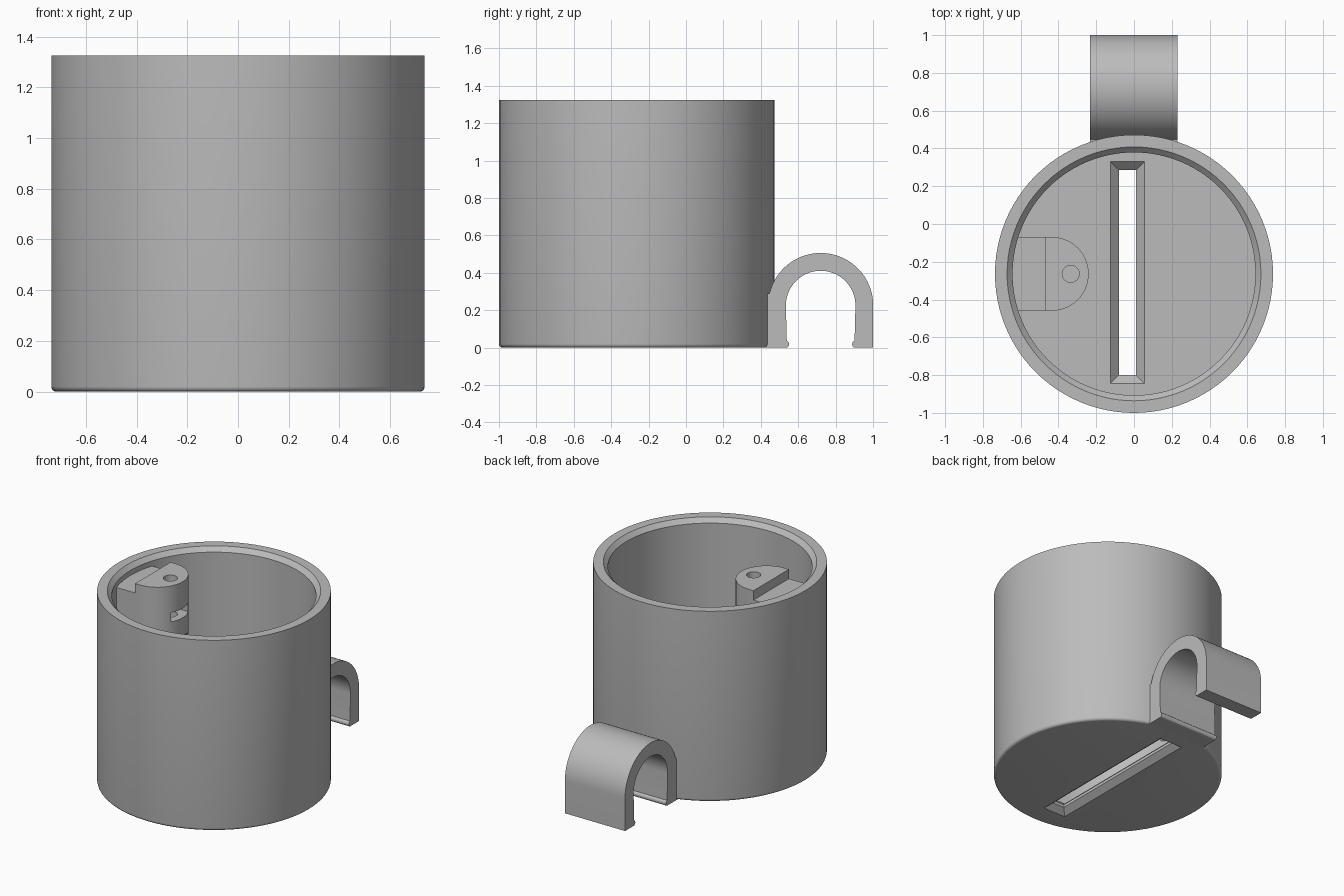
import bpy, bmesh, math

if "Cube" in bpy.data.objects:
    bpy.data.objects.remove(bpy.data.objects["Cube"])

CY = -0.264          # cup axis position in y
H = 1.325            # cup height
FLOOR = 0.10         # floor thickness

grey = bpy.data.materials.new("plain grey")
grey.diffuse_color = (0.5, 0.5, 0.5, 1)
grey.use_nodes = True
grey.node_tree.nodes["Principled BSDF"].inputs["Base Color"].default_value = grey.diffuse_color


def add_object(name, bm):
    bmesh.ops.recalc_face_normals(bm, faces=bm.faces)
    mesh = bpy.data.meshes.new(name)
    bm.to_mesh(mesh)
    bm.free()
    obj = bpy.data.objects.new(name, mesh)
    bpy.context.collection.objects.link(obj)
    mesh.materials.append(grey)
    return obj


def prism(name, points, offset):
    """Extrude a closed outline of 3D points along an offset."""
    bm = bmesh.new()
    face = bm.faces.new([bm.verts.new(p) for p in points])
    moved = bmesh.ops.extrude_face_region(bm, geom=[face])["geom"]
    bmesh.ops.translate(bm, vec=offset, verts=[v for v in moved if isinstance(v, bmesh.types.BMVert)])
    return add_object(name, bm)


def box(name, x0, x1, y0, y1, z0, z1):
    return prism(name, [(x0, y0, z0), (x1, y0, z0), (x1, y1, z0), (x0, y1, z0)], (0, 0, z1 - z0))


def arc(cx, cy, r, a0, a1, n):
    return [(cx + r * math.cos(math.radians(a0 + (a1 - a0) * i / n)),
             cy + r * math.sin(math.radians(a0 + (a1 - a0) * i / n))) for i in range(n + 1)]


def cut(target, cutter):
    mod = target.modifiers.new("cut", "BOOLEAN")
    mod.operation, mod.solver, mod.object = "DIFFERENCE", "EXACT", cutter
    bpy.context.view_layer.objects.active = target
    bpy.ops.object.modifier_apply(modifier=mod.name)
    bpy.data.objects.remove(cutter)


def smooth(obj):
    bpy.ops.object.select_all(action="DESELECT")
    obj.select_set(True)
    bpy.context.view_layer.objects.active = obj
    bpy.ops.object.shade_smooth_by_angle(angle=math.radians(25))


# Cup: lathed wall and floor, rounded foot, chamfered inner rim
profile = [(0, 0)] + arc(0.716, 0.02, 0.02, -90, 0, 5)
profile += [(0.736, H), (0.672, H), (0.643, H - 0.03), (0.643, FLOOR), (0, FLOOR)]
bm = bmesh.new()
verts = [bm.verts.new((r, CY, z)) for r, z in profile]
edges = [bm.edges.new(pair) for pair in zip(verts, verts[1:])]
bmesh.ops.spin(bm, geom=verts + edges, cent=(0, CY, 0), axis=(0, 0, 1),
               angle=math.tau, steps=96, use_duplicate=False)
bmesh.ops.remove_doubles(bm, verts=bm.verts, dist=1e-5)
cup = add_object("cup", bm)

# Floor slot: narrow waist, flared towards both floor faces
levels = [(-0.01, 0.055), (0.035, 0.0), (FLOOR - 0.045, 0.0), (FLOOR + 0.005, 0.05)]
bm = bmesh.new()
rings = []
for z, flare in levels:
    x0, x1, y0, y1 = -0.08 - flare, 0.01 + flare, -0.8 - flare, 0.285 + flare
    rings.append([bm.verts.new((x, y, z)) for x, y in ((x0, y0), (x1, y0), (x1, y1), (x0, y1))])
for low, high in zip(rings, rings[1:]):
    for i in range(4):
        j = (i + 1) % 4
        bm.faces.new((low[i], low[j], high[j], high[i]))
bm.faces.new(rings[0])
bm.faces.new(rings[-1])
cut(cup, add_object("slot_cutter", bm))
smooth(cup)

# Screw boss: round-ended block on the inner wall
outline = [(-0.68, CY - 0.195)] + arc(-0.435, CY, 0.195, -90, 90, 32) + [(-0.68, CY + 0.195)]
boss = prism("screw_boss", [(x, y, 0.45) for x, y in outline], (0, 0, H - 0.45))
# lowered shelf beside the wall
cut(boss, box("shelf_cutter", -0.8, -0.47, CY - 0.3, CY + 0.3, 1.26, 1.5))
# sloped underside running down to the wall
cut(boss, prism("slope_cutter", [(-0.8, CY - 0.3, 0.39), (-0.1, CY - 0.3, 1.09), (-0.1, CY - 0.3, 0.3),
                                 (-0.8, CY - 0.3, 0.3)], (0, 0.6, 0)))
# nut pocket open at the round end
cut(boss, box("nut_cutter", -0.43, -0.1, CY - 0.093, CY + 0.093, 1.075, 1.14))
# screw hole
hole = arc(-0.335, CY, 0.045, 0, 360, 32)[:-1]
cut(boss, prism("hole_cutter", [(x, y, 0.98) for x, y in hole], (0, 0, 0.5)))
smooth(boss)

# Clip: arched hook behind the cup with small gripping beads at the feet
HY, HZ = 0.72, 0.225
clip_profile = [(0.437, 0.0)] + arc(HY, HZ, 0.281, 180, 0, 40) + [(1.0, 0.0)]
clip_profile += arc(0.908, 0.018, 0.02, 270, 110, 8)
clip_profile += arc(HY, HZ, 0.186, 0, 180, 40)
clip_profile += arc(0.532, 0.018, 0.02, 70, -90, 8)
clip = prism("rear_clip", [(-0.232, y, max(z, 0)) for y, z in clip_profile], (0.462, 0, 0))
smooth(clip)
# Pad joining the clip leg to the curved wall
box("clip_pad", -0.232, 0.23, 0.415, 0.46, 0.0, 0.29)
